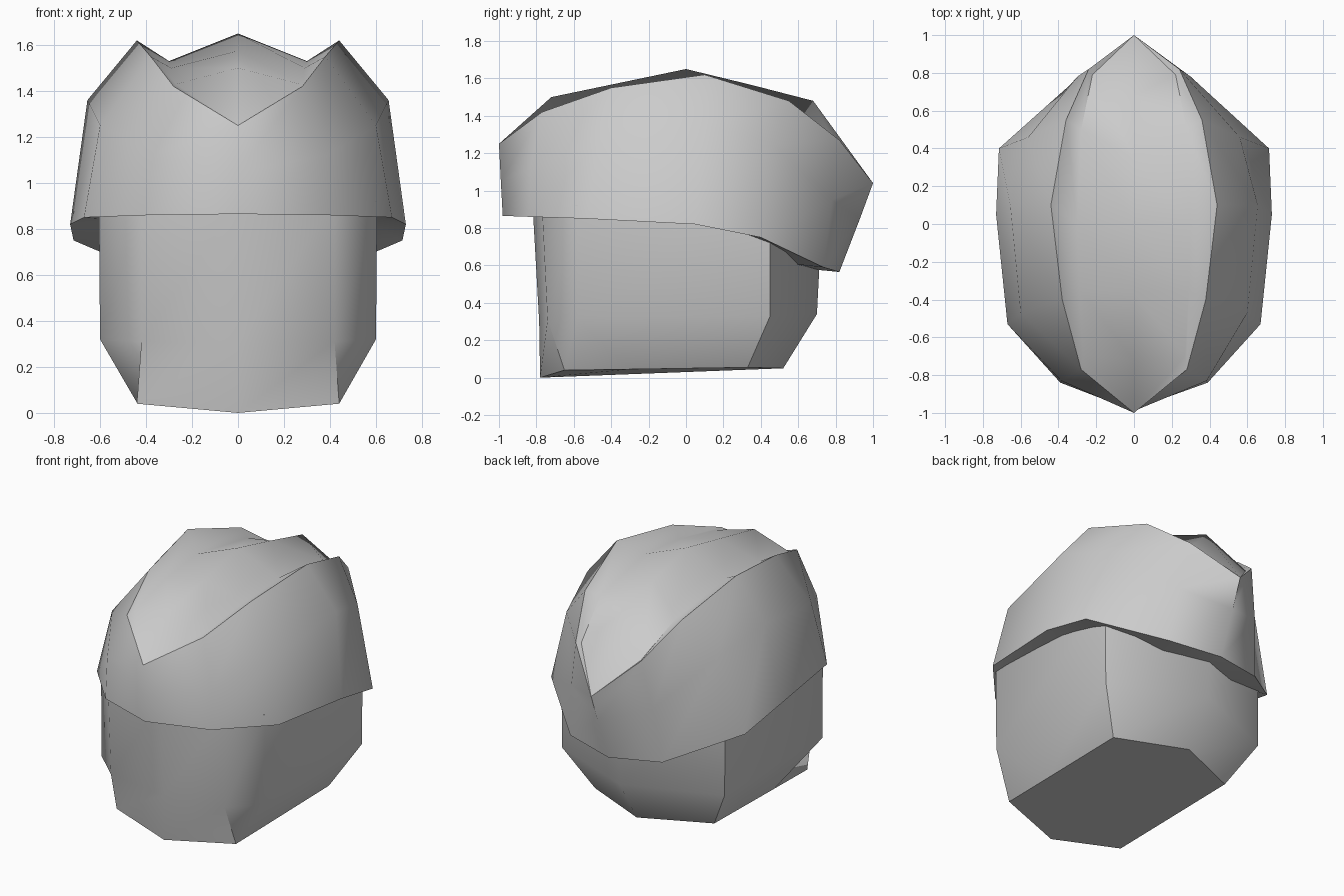
import bpy, bmesh, math

if "Cube" in bpy.data.objects:
    bpy.data.objects.remove(bpy.data.objects["Cube"], do_unlink=True)

# One plain grey for the whole model
grey = bpy.data.materials.new("plain_grey")
grey.use_nodes = True
grey.diffuse_color = (0.6, 0.6, 0.6, 1)
grey.node_tree.nodes["Principled BSDF"].inputs["Base Color"].default_value = (0.6, 0.6, 0.6, 1)


def full_ring(half):
    """Half outline, front centre to back centre, completed on the other side."""
    return half + [(-x, y, z) for x, y, z in half[-2:0:-1]]


def loft(name, halves, cap_top, angle):
    """Skin a stack of mirrored rings, closing the bottom and optionally the top."""
    bm = bmesh.new()
    rings = [[bm.verts.new(p) for p in full_ring(h)] for h in halves]
    for low, high in zip(rings, rings[1:]):
        n = len(low)
        for i in range(n):
            j = (i + 1) % n
            bm.faces.new((low[i], low[j], high[j], high[i]))
    bm.faces.new(rings[0][::-1])
    if cap_top:
        bm.faces.new(rings[-1])
    bmesh.ops.remove_doubles(bm, verts=bm.verts, dist=0.001)
    bmesh.ops.recalc_face_normals(bm, faces=bm.faces)
    mesh = bpy.data.meshes.new(name)
    bm.to_mesh(mesh)
    bm.free()
    mesh.materials.append(grey)
    obj = bpy.data.objects.new(name, mesh)
    bpy.context.collection.objects.link(obj)
    bpy.ops.object.select_all(action='DESELECT')
    obj.select_set(True)
    bpy.context.view_layer.objects.active = obj
    bpy.ops.object.shade_smooth_by_angle(angle=math.radians(angle))
    return obj


# Head: flat bottom with a slight chin point, rounded jaw, upright walls
chin = [(0, -.78, 0), (.44, -.65, .04), (.44, -.3, .045), (.44, .33, .055), (0, .52, .05)]
jaw = [(0, -.785, .3), (.42, -.74, .31), (.6, -.58, .32), (.6, .45, .33), (0, .7, .34)]
brow = [(0, -.82, .92), (.42, -.77, .92), (.605, -.58, .92), (.605, .45, .92), (0, .73, .92)]
loft("head", [chin, jaw, brow], True, 55)

# Hair: lower rim, bulging sides, lobe crest, groove and centre ridge
rim = [(0, -.98, .865), (.39, -.84, .86), (.67, -.53, .85), (.73, .05, .82),
       (.715, .4, .75), (.34, .735, .59), (0, .82, .565)]
sides = [(0, -.99, 1.05), (.385, -.83, 1.12), (.6, -.47, 1.25), (.655, .1, 1.36),
         (.56, .46, 1.25), (.3, .78, .95), (0, .93, .85)]
crest = [(0, -1, 1.25), (.28, -.77, 1.42), (.38, -.4, 1.55), (.44, .1, 1.62),
         (.36, .55, 1.48), (.24, .82, 1.27), (0, 1, 1.04)]
groove = [(0, -1, 1.25), (.27, -.7, 1.43), (.29, -.35, 1.5), (.3, 0, 1.53),
          (.28, .5, 1.45), (.22, .79, 1.26), (0, 1, 1.04)]
ridge = [(0, -1, 1.25), (0, -.72, 1.5), (0, -.36, 1.575), (0, 0, 1.65),
         (0, .35, 1.565), (0, .68, 1.48), (0, 1, 1.04)]
# Underside runs inward from the rim until it is buried in the head
underside = [(x * .75, y * .75, z + .02) for x, y, z in rim]
loft("hair", [underside, rim, sides, crest, groove, ridge], False, 55)
